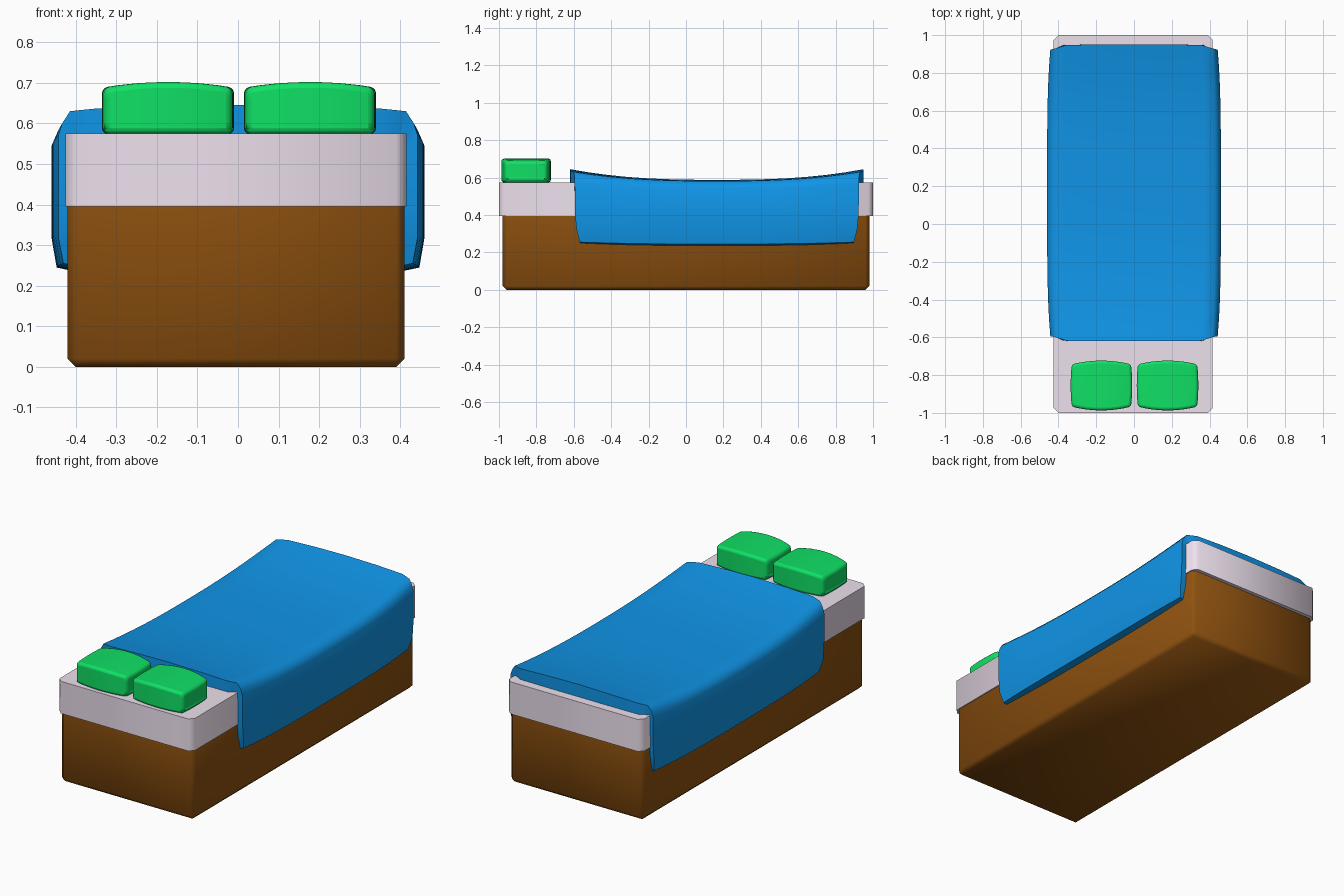
import bpy, bmesh
from mathutils import Vector

if "Cube" in bpy.data.objects:
    bpy.data.objects.remove(bpy.data.objects["Cube"])


def finish(name, bm, color, angle):
    bmesh.ops.recalc_face_normals(bm, faces=bm.faces)
    me = bpy.data.meshes.new(name)
    bm.to_mesh(me)
    bm.free()
    ob = bpy.data.objects.new(name, me)
    bpy.context.collection.objects.link(ob)
    mat = bpy.data.materials.get(color[0]) or bpy.data.materials.new(color[0])
    mat.diffuse_color = color[1]
    mat.use_nodes = True
    mat.node_tree.nodes["Principled BSDF"].inputs["Base Color"].default_value = mat.diffuse_color
    me.materials.append(mat)
    bpy.ops.object.select_all(action='DESELECT')
    ob.select_set(True)
    bpy.context.view_layer.objects.active = ob
    bpy.ops.object.shade_smooth_by_angle(angle=angle)
    return ob


def box(lo, hi, chamfer, pick):
    # box whose picked edges are chamfered
    lo, hi = Vector(lo), Vector(hi)
    bm = bmesh.new()
    bmesh.ops.create_cube(bm, size=1)
    for v in bm.verts:
        v.co = (lo + hi) / 2 + v.co * (hi - lo)
    edges = [e for e in bm.edges if pick(e.verts[0].co, e.verts[1].co)]
    bmesh.ops.bevel(bm, geom=edges, offset=chamfer, segments=1, affect='EDGES')
    return bm


BROWN = ("wood", (0.28, 0.085, 0.005, 1))
WHITE = ("sheet", (0.85, 0.75, 0.85, 1))
BLUE = ("blue_cloth", (0.005, 0.3, 0.8, 1))
GREEN = ("green_cloth", (0.005, 0.75, 0.13, 1))

# Bed base: chamfered on the bottom and the upright edges
finish("bed_base", box((-0.42, -0.98, 0), (0.41, 0.98, 0.4), 0.02,
                       lambda a, b: min(a.z, b.z) < 0.01), BROWN, 1.0)

# Mattress: only the upright edges are chamfered
finish("mattress", box((-0.425, -1, 0.395), (0.415, 1, 0.575), 0.025,
                       lambda a, b: abs(a.z - b.z) > 0.1), WHITE, 1.0)

# Blanket: half profile rows of (x, z, share of the sag, half length)
outer = [(0, 0.645, 1, 0.785), (0.2, 0.642, 1, 0.785), (0.37, 0.636, 0.9, 0.783),
         (0.43, 0.63, 0.85, 0.765), (0.45, 0.6, 0.7, 0.76), (0.46, 0.57, 0.5, 0.76),
         (0.46, 0.4, 0, 0.758), (0.46, 0.32, 0, 0.75), (0.447, 0.255, -0.2, 0.733),
         (0.41, 0.247, -0.2, 0.73)]
inner = [(0, 0.56), (0.2, 0.56), (0.37, 0.56), (0.395, 0.56), (0.395, 0.55),
         (0.395, 0.52), (0.395, 0.4), (0.395, 0.32), (0.395, 0.265), (0.395, 0.255)]
bm = bmesh.new()
steps, n = 16, len(outer)
rows = []
for j in range(steps + 1):
    t = -1 + 2 * j / steps
    sag = 0.057 * (1 - abs(t) ** 2.6)
    pinch = 0.017 * t ** 4
    shell = []
    for i, (x, z, share, half) in enumerate(outer):
        y = 0.165 + half * t
        z -= sag * share if share >= 0 else -share * 0.9 * sag
        shell.append((Vector((x - pinch * x / 0.46, y, z)),
                      Vector((inner[i][0], y, inner[i][1]))))
    full = [(Vector((-a.x, a.y, a.z)), Vector((-b.x, b.y, b.z)))
            for a, b in reversed(shell[1:])] + shell
    rows.append([(bm.verts.new(a), bm.verts.new(b)) for a, b in full])
m = 2 * n - 1
for r, s in zip(rows, rows[1:]):
    for k in (0, 1):
        for i in range(m - 1):
            bm.faces.new((r[i][k], r[i + 1][k], s[i + 1][k], s[i][k]))
    for i in (0, m - 1):
        bm.faces.new((r[i][0], r[i][1], s[i][1], s[i][0]))
for r in (rows[0], rows[-1]):
    for i in range(m - 1):
        bm.faces.new((r[i][0], r[i + 1][0], r[i + 1][1], r[i][1]))
finish("blanket", bm, BLUE, 1.0)

# Pillows: bulged blocks with rounded edges
for name, cx in (("left_pillow", -0.1725), ("right_pillow", 0.1775)):
    bm = bmesh.new()
    bmesh.ops.create_cube(bm, size=2)
    bmesh.ops.subdivide_edges(bm, edges=bm.edges, cuts=7, use_grid_fill=True)
    for v in bm.verts:
        a, b, c = v.co
        top = 0.702 - 0.014 * a * a
        v.co = (cx + a * (0.163 - 0.006 * b * b),
                -0.855 + b * (0.132 - 0.02 * a * a),
                0.574 + (c + 1) / 2 * (top - 0.574))
    ob = finish(name, bm, GREEN, 1.0)
    bev = ob.modifiers.new("round", 'BEVEL')
    bev.width, bev.segments = 0.02, 3
    bev.limit_method, bev.angle_limit = 'ANGLE', 0.8
